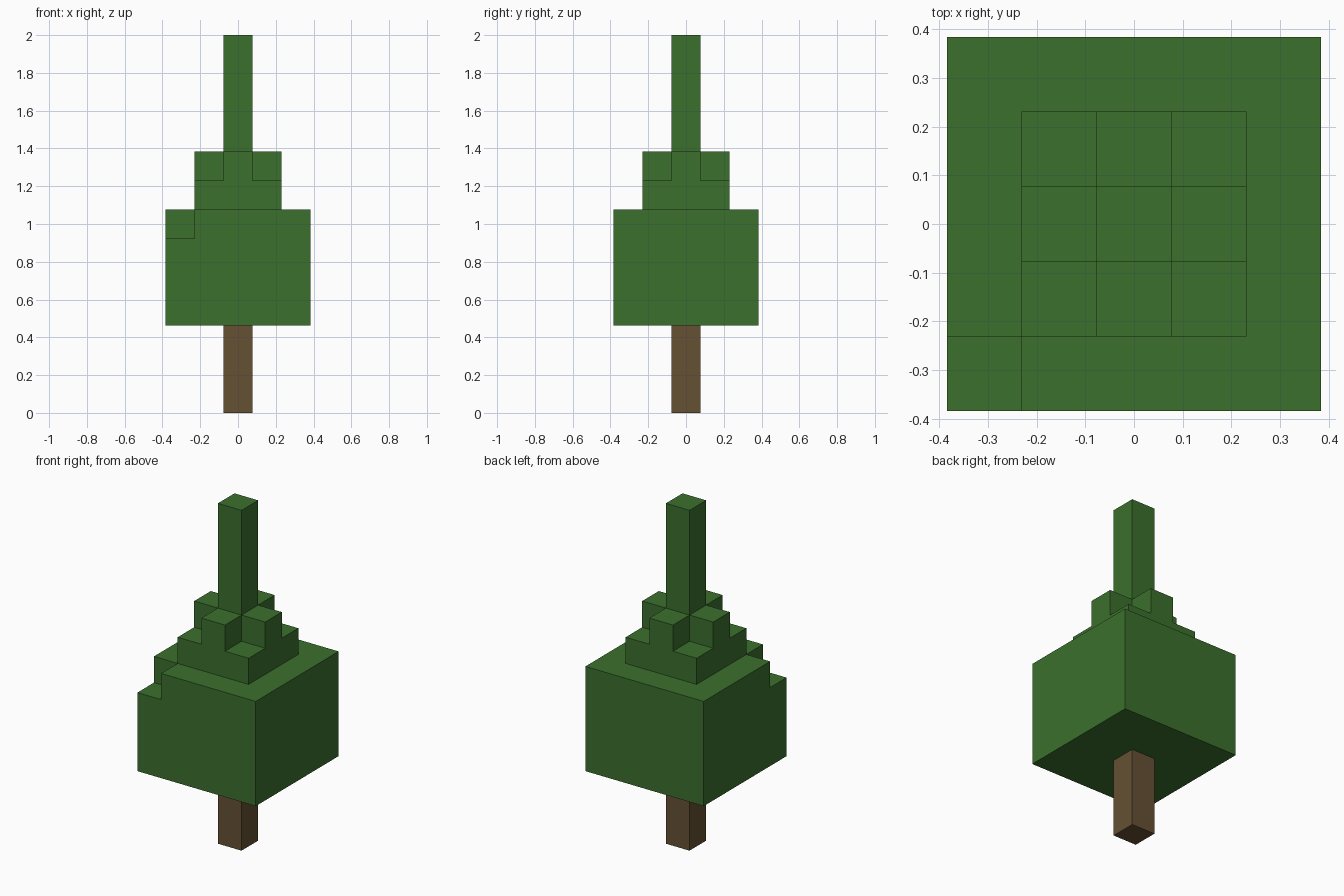
import bpy
import bmesh
from math import radians
from mathutils import Vector

UNIT = 2 / 13  # edge of one block; the tree is thirteen blocks tall

old = bpy.data.objects.get("Cube")
if old:
    bpy.data.objects.remove(old, do_unlink=True)


def make_material(name, color):
    mat = bpy.data.materials.new(name)
    mat.use_nodes = True
    mat.diffuse_color = color
    mat.node_tree.nodes["Principled BSDF"].inputs["Base Color"].default_value = color
    return mat


def slab(reach, bottom, top):
    """Block cells of a centred square slab."""
    span = range(-reach, reach + 1)
    return {(x, y, z) for x in span for y in span for z in range(bottom, top)}


def build_blocks(name, cells, mat):
    """Skin a set of block cells with outer faces only, then merge flat areas."""
    bm = bmesh.new()
    for cell in cells:
        for axis in range(3):
            for sign in (-1, 1):
                normal = Vector((0, 0, 0))
                normal[axis] = sign
                if tuple(int(c + n) for c, n in zip(cell, normal)) in cells:
                    continue
                u = Vector((0, 0, 0))
                u[(axis + 1) % 3] = 0.5
                v = normal.cross(u)
                mid = Vector(cell) + Vector((0, 0, 0.5)) + normal / 2
                corners = (mid - u - v, mid + u - v, mid + u + v, mid - u + v)
                bm.faces.new([bm.verts.new(c * UNIT) for c in corners])
    bmesh.ops.remove_doubles(bm, verts=bm.verts, dist=UNIT / 100)
    bmesh.ops.dissolve_limit(bm, angle_limit=radians(1), verts=bm.verts, edges=bm.edges)
    mesh = bpy.data.meshes.new(name)
    bm.to_mesh(mesh)
    bm.free()
    mesh.materials.append(mat)
    obj = bpy.data.objects.new(name, mesh)
    bpy.context.collection.objects.link(obj)
    return obj


leaf_green = make_material("leaf green", (0.044, 0.162, 0.026, 1))
bark_brown = make_material("bark brown", (0.130, 0.082, 0.033, 1))

# Trunk
build_blocks("trunk", slab(0, 0, 3), bark_brown)

# Foliage: wide base with one missing corner block, middle tier, cross and spire
base = slab(2, 3, 7) - {(-2, -2, 6)}
middle = slab(1, 7, 8)
cross = {c for c in slab(1, 8, 9) if c[0] * c[1] == 0}
spire = slab(0, 9, 13)
build_blocks("foliage", base | middle | cross | spire, leaf_green)
